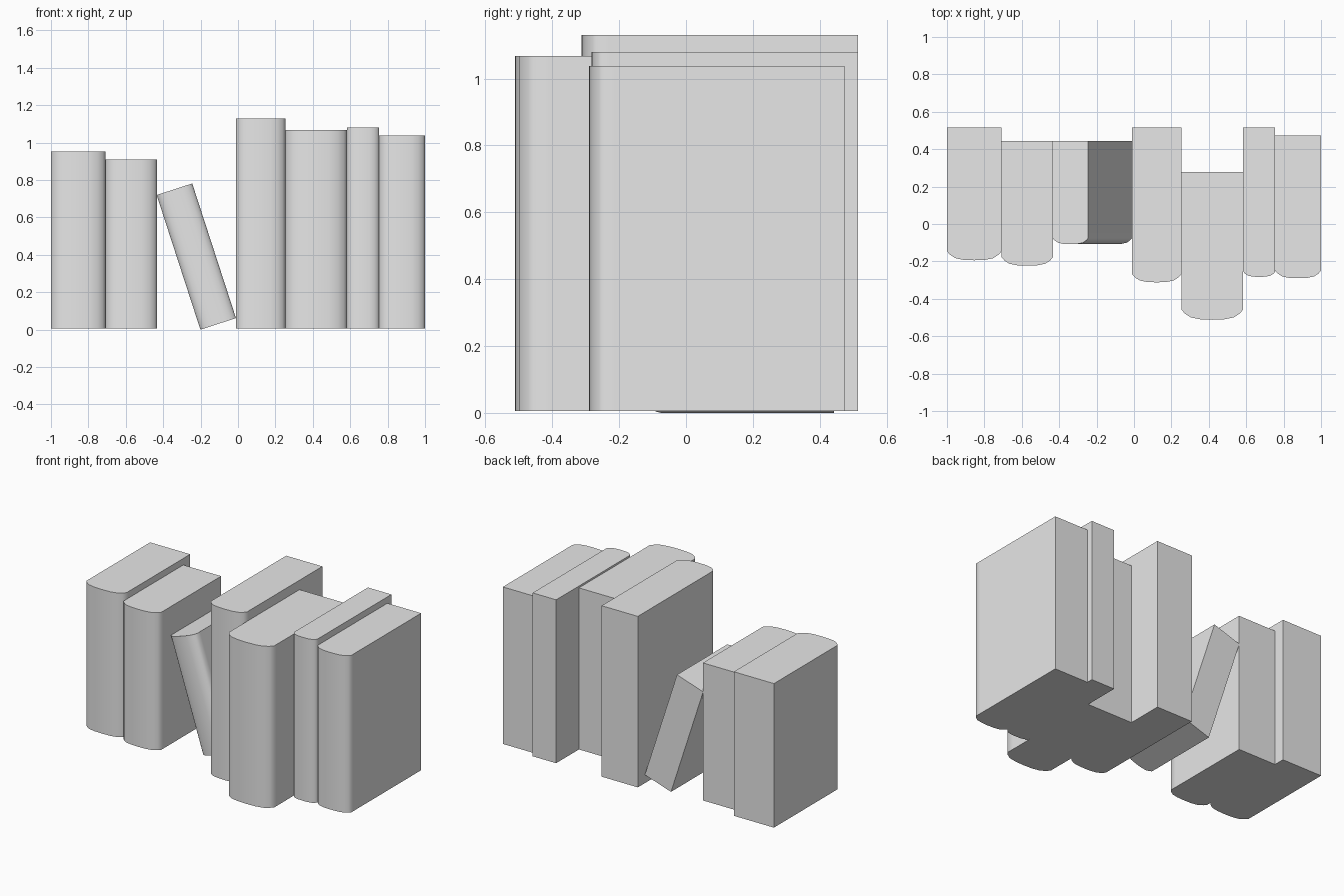
import bpy
import bmesh
import math
from mathutils import Matrix

cube = bpy.data.objects.get("Cube")
if cube:
    bpy.data.objects.remove(cube, do_unlink=True)

# Single grey for every book
grey = bpy.data.materials.new("plain_grey")
grey.use_nodes = True
colour = (0.8, 0.8, 0.8, 1.0)
grey.diffuse_color = colour
grey.node_tree.nodes["Principled BSDF"].inputs["Base Color"].default_value = colour

# Half of the rounded spine: fraction of half width, fraction of spine depth
SPINE = [(1, -0.9), (1, 0), (0.89, 0.38), (0.7, 0.76), (0.4, 0.95)]


def make_book(name, left, right, front, back, bottom, height, lean=0.0):
    """Extrude a rounded-spine outline; lean turns it about its lower left edge."""
    width = right - left
    depth = 0.165 * width
    half = [(width / 2 * u, front + depth * (1 - v)) for u, v in SPINE]
    half.insert(0, (width / 2, back))
    outline = [(-x, y) for x, y in half] + [(0, front)] + half[::-1]

    bm = bmesh.new()
    base = bm.faces.new([bm.verts.new((x + width / 2, y, 0)) for x, y in outline])
    top = bmesh.ops.extrude_face_region(bm, geom=[base])
    moved = [v for v in top["geom"] if isinstance(v, bmesh.types.BMVert)]
    bmesh.ops.translate(bm, verts=moved, vec=(0, 0, height))
    bmesh.ops.recalc_face_normals(bm, faces=bm.faces)
    bm.transform(Matrix.Translation((left, 0, bottom)) @ Matrix.Rotation(-lean, 4, "Y"))

    mesh = bpy.data.meshes.new(name)
    bm.to_mesh(mesh)
    bm.free()
    mesh.materials.append(grey)
    book = bpy.data.objects.new(name, mesh)
    bpy.context.collection.objects.link(book)
    bpy.ops.object.select_all(action="DESELECT")
    book.select_set(True)
    bpy.context.view_layer.objects.active = book
    bpy.ops.object.shade_smooth_by_angle(angle=math.radians(50))


# Upright books: left, right, spine front, back, top
upright = [
    (-1.0, -0.708, -0.194, 0.515, 0.953),
    (-0.708, -0.433, -0.223, 0.443, 0.91),
    (-0.01, 0.253, -0.312, 0.515, 1.13),
    (0.253, 0.584, -0.512, 0.278, 1.068),
    (0.584, 0.755, -0.283, 0.515, 1.08),
    (0.755, 1.0, -0.29, 0.474, 1.038),
]
FLOOR = 0.006
for i, (left, right, front, back, top) in enumerate(upright, 1):
    make_book(f"upright_book_{i}", left, right, front, back, FLOOR, top - FLOOR)

# Book tilted to the side, resting in the gap
# (a positive lean tips the upper end towards -x)
make_book("leaning_book", -0.201, -0.001, -0.108, 0.443, 0, 0.757, math.radians(18))
